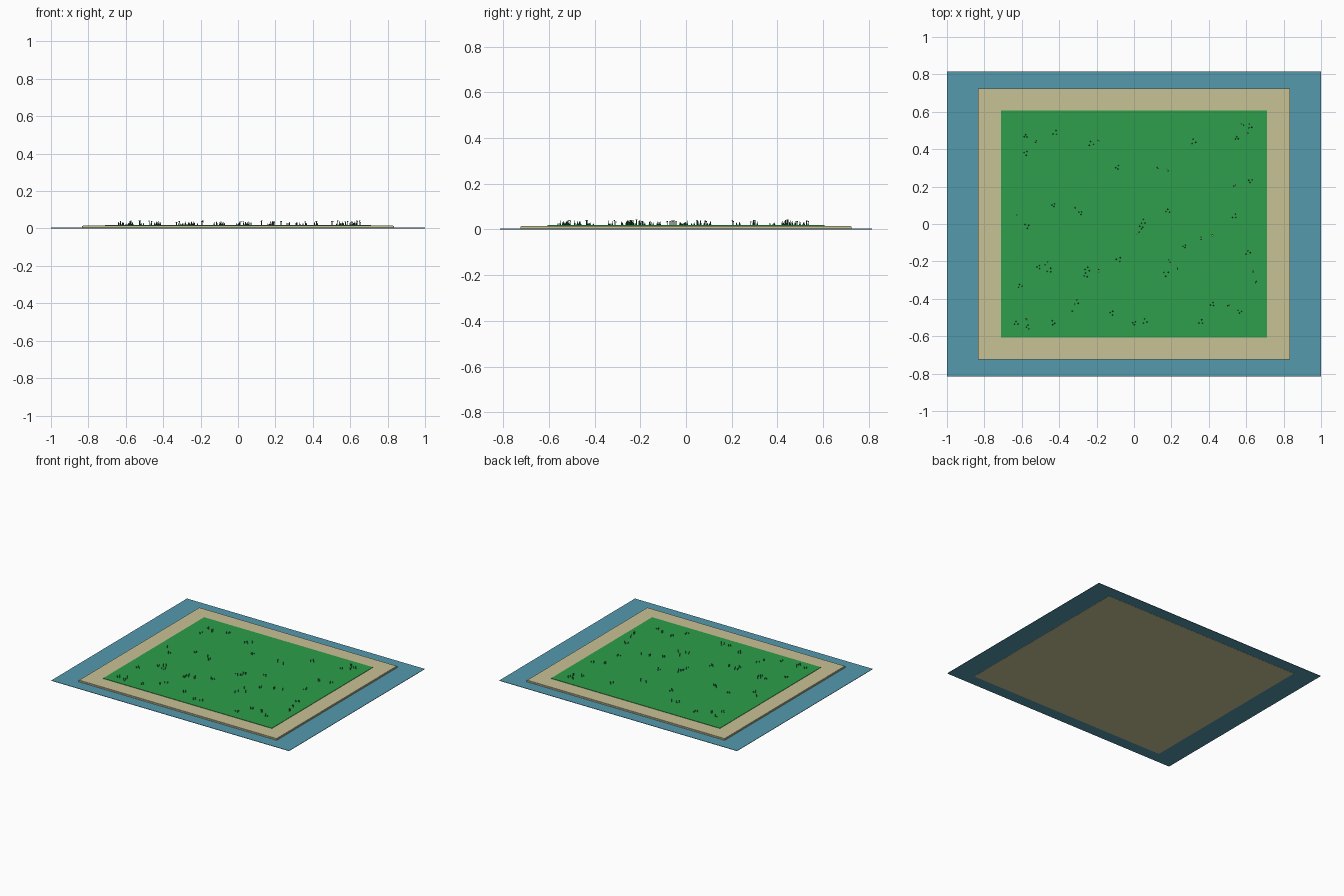
import bpy, bmesh, math, random
from mathutils import Matrix, Vector

if "Cube" in bpy.data.objects:
    bpy.data.objects.remove(bpy.data.objects["Cube"])

random.seed(4)

def mat(name, rgb):
    m = bpy.data.materials.new(name)
    m.diffuse_color = (*rgb, 1)
    m.use_nodes = True
    m.node_tree.nodes["Principled BSDF"].inputs["Base Color"].default_value = m.diffuse_color
    return m

water_m = mat("water blue", (0.089, 0.32, 0.42))
sand_m = mat("sand", (0.584, 0.539, 0.305))
grass_m = mat("grass green", (0.026, 0.342, 0.07))
leaf_m = mat("leaf green", (0.02, 0.16, 0.05))
pink_m = mat("petal red", (0.6, 0.12, 0.12))
cream_m = mat("petal cream", (0.8, 0.7, 0.45))

def finish(name, bm, *mats):
    me = bpy.data.meshes.new(name)
    bm.to_mesh(me)
    bm.free()
    for m in mats:
        me.materials.append(m)
    ob = bpy.data.objects.new(name, me)
    bpy.context.collection.objects.link(ob)
    return ob

def slab(name, hx, hy, z0, z1, m, bevel=0):
    bm = bmesh.new()
    bmesh.ops.create_cube(bm, size=1, matrix=Matrix.Translation((0, 0, (z0 + z1) / 2))
                          @ Matrix.Diagonal((2 * hx, 2 * hy, z1 - z0, 1)))
    if bevel:
        top = [e for e in bm.edges if all(v.co.z > (z0 + z1) / 2 for v in e.verts)]
        bmesh.ops.bevel(bm, geom=top, offset=bevel, segments=2, affect='EDGES')
    return finish(name, bm, m)

# Stepped layers: water sheet, sandy shore, lawn
slab("water", 1.0, 0.815, 0.001, 0.004, water_m)
slab("sand_shore", 0.833, 0.725, 0.0, 0.016, sand_m, 0.003)
slab("lawn", 0.71, 0.607, 0.012, 0.019, grass_m)

# Plant positions on the lawn
TUFTS = [(-.58, .47), (-.58, .38), (-.42, .485), (-.23, .43), (-.09, .30), (.32, .44),
         (.55, .46), (.62, .52), (.62, .23), (.54, .04), (.18, .07), (.61, -.15),
         (-.57, -.01), (-.43, .10), (-.285, .06), (.04, -.02), (.05, .01), (.27, -.12),
         (-.51, -.23), (-.45, -.25), (-.26, -.275), (-.25, -.24), (-.08, -.19), (.17, -.265),
         (-.61, -.33), (-.305, -.42), (-.12, -.475), (-.43, -.53), (-.63, -.53),
         (-.57, -.55), (0, -.53), (.06, -.52), (.36, -.525), (.42, -.43), (.565, -.47)]
FLOWERS = [(-.52, .44), (-.19, .44), (.12, .30), (.18, .29), (.58, .53), (.61, .48),
           (.54, .21), (.63, -.25), (.65, -.315), (-.63, .045), (-.32, .085), (.02, -.05),
           (.36, -.075), (.42, -.065), (-.47, -.21), (-.185, -.25), (.19, -.2),
           (.225, -.235), (-.325, -.46), (-.58, -.51), (.5, -.44)]
GROUND = 0.018

def cone(bm, x, y, z, r1, r2, h, index, sides=4):
    ret = bmesh.ops.create_cone(bm, cap_ends=True, segments=sides, radius1=r1, radius2=r2,
                                depth=h, matrix=Matrix.Translation((x, y, z + h / 2)))
    for f in {f for v in ret["verts"] for f in v.link_faces}:
        f.material_index = index

# Grass tufts: three small spikes around each spot
bm = bmesh.new()
for x, y in TUFTS:
    turn = random.uniform(0, 6.28)
    for k in range(3):
        a = turn + k * 2.09
        r = random.uniform(0.006, 0.015)
        cone(bm, x + r * math.cos(a), y + r * math.sin(a), GROUND,
             0.004, 0, random.uniform(0.01, 0.024), 0)
finish("grass_tufts", bm, leaf_m)

# Flowers: thin stem with a tiny bud
bm = bmesh.new()
for i, (x, y) in enumerate(FLOWERS):
    for k in range(2):
        px, py = x + random.uniform(-.008, .008), y + random.uniform(-.008, .008)
        h = random.uniform(0.012, 0.02)
        cone(bm, px, py, GROUND, 0.0015, 0.0015, h, 0)
        cone(bm, px, py, GROUND + h, 0.002, 0.0045, 0.005, 0 if k else 1 + i % 2, 5)
finish("flowers", bm, leaf_m, pink_m, cream_m)
